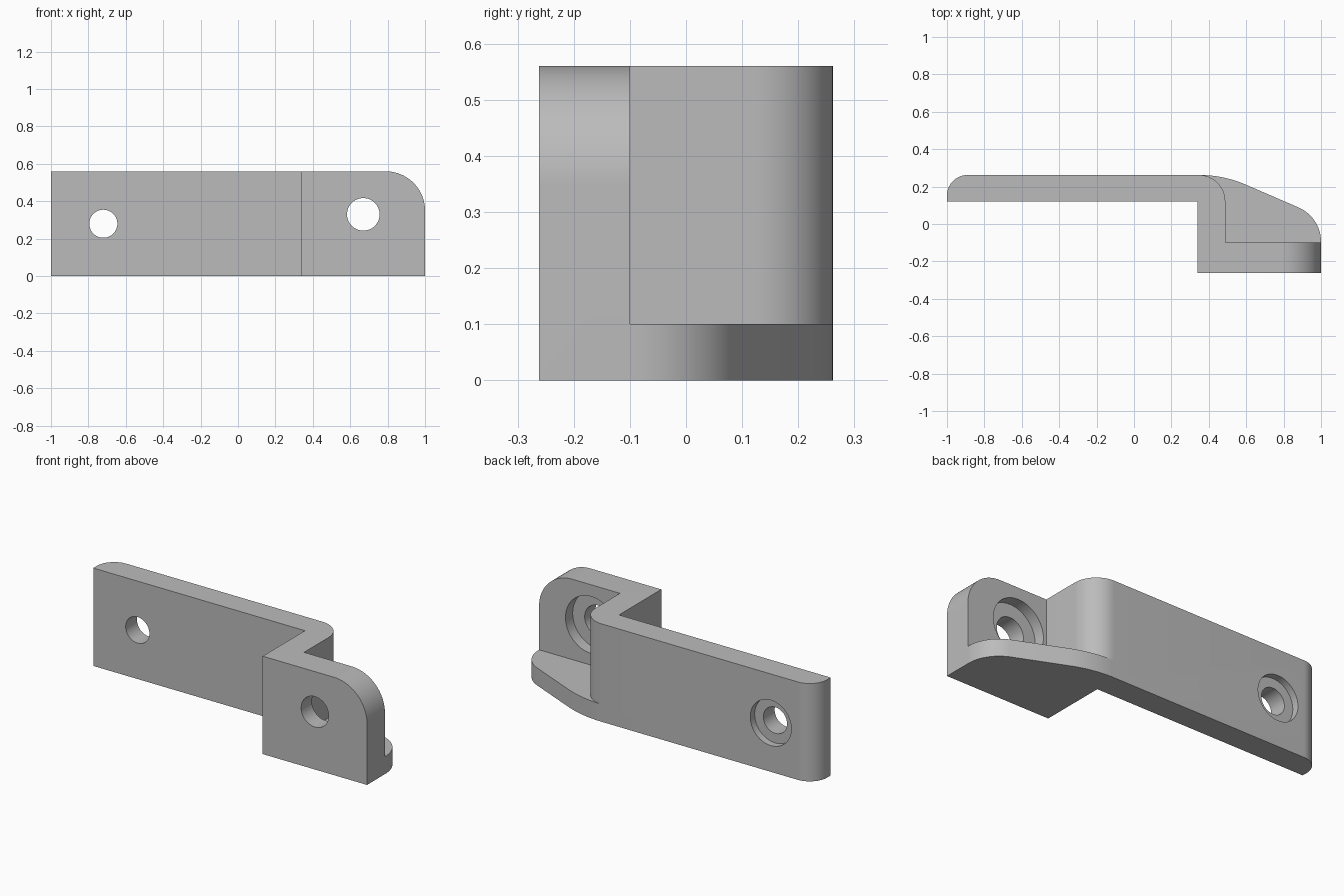
import bpy
import bmesh
from math import cos, sin, radians
from mathutils import Matrix, Vector

if "Cube" in bpy.data.objects:
    bpy.data.objects.remove(bpy.data.objects["Cube"])

HEIGHT = 0.56
ARM_BACK, ARM_FRONT = 0.262, 0.12
PLATE_BACK, PLATE_FRONT = -0.10, -0.262
WEB_LEFT, WEB_RIGHT = 0.34, 0.488

grey = bpy.data.materials.new("plain grey")
grey.use_nodes = True
colour = (0.5, 0.5, 0.5, 1)
grey.diffuse_color = colour
grey.node_tree.nodes["Principled BSDF"].inputs["Base Color"].default_value = colour


def arc(cx, cy, r, start, end, steps=16):
    angles = [radians(start + (end - start) * i / steps) for i in range(steps + 1)]
    return [(cx + r * cos(a), cy + r * sin(a)) for a in angles]


def finish(name, bm):
    bmesh.ops.recalc_face_normals(bm, faces=bm.faces)
    mesh = bpy.data.meshes.new(name)
    bm.to_mesh(mesh)
    bm.free()
    mesh.materials.append(grey)
    obj = bpy.data.objects.new(name, mesh)
    bpy.context.collection.objects.link(obj)
    return obj


def extrude(name, outline, depth, matrix=Matrix()):
    bm = bmesh.new()
    face = bm.faces.new([bm.verts.new((x, y, 0)) for x, y in outline])
    moved = bmesh.ops.extrude_face_region(bm, geom=[face])["geom"]
    bmesh.ops.translate(bm, vec=Vector((0, 0, depth)),
                        verts=[v for v in moved if isinstance(v, bmesh.types.BMVert)])
    bm.transform(matrix)
    return finish(name, bm)


def along_y(y):
    # Outline in x and z, extruded towards the front from y
    return Matrix.Translation((0, y, 0)) @ Matrix.Rotation(radians(90), 4, "X")


def combine(target, tool, operation):
    mod = target.modifiers.new(tool.name, "BOOLEAN")
    mod.operation = operation
    mod.solver = "EXACT"
    mod.object = tool
    bpy.context.view_layer.objects.active = target
    bpy.ops.object.modifier_apply(modifier=mod.name)
    bpy.data.objects.remove(tool)


# Stepped body: long arm, web and front plate
outline = [(-1, ARM_FRONT), (WEB_LEFT, ARM_FRONT), (WEB_LEFT, PLATE_FRONT),
           (1, PLATE_FRONT), (1, PLATE_BACK), (WEB_RIGHT, PLATE_BACK)]
outline += arc(WEB_RIGHT - 0.14, ARM_BACK - 0.14, 0.14, 0, 90)
outline += arc(-0.89, ARM_BACK - 0.11, 0.11, 90, 180)
bracket = extrude("bracket", outline, HEIGHT)

# Rounded upper corner of the plate
r = 0.21
corner = arc(1 - r, HEIGHT - r, r, 0, 90, 24)
corner += [(1 - r, HEIGHT + 0.1), (1.1, HEIGHT + 0.1), (1.1, HEIGHT - r)]
combine(bracket, extrude("corner_cutter", corner, 0.4, along_y(0)), "DIFFERENCE")

# Low gusset shelf behind the plate
shelf = [(0.42, -0.18), (1, -0.18)]
shelf += arc(0.8, -0.095, 0.2, 0, 66)
shelf += arc(0.35, ARM_BACK - 0.62, 0.62, 66, 90)
shelf += [(0.42, 0.2)]
combine(bracket, extrude("shelf", shelf, 0.1), "UNION")

# Screw holes, counterbored from the back
for x, z, back, hole, bore, depth in [
        (-0.72, 0.28, ARM_BACK, 0.075, 0.13, 0.04),
        (0.67, 0.33, PLATE_BACK, 0.087, 0.163, 0.065)]:
    for radius, start, length in [(bore, back + 0.02, depth + 0.02),
                                  (hole, back + 0.02, 0.22)]:
        circle = arc(x, z, radius, 0, 360, 48)[:-1]
        combine(bracket, extrude("hole_cutter", circle, length, along_y(start)), "DIFFERENCE")

bpy.ops.object.select_all(action="DESELECT")
bracket.select_set(True)
bpy.context.view_layer.objects.active = bracket
bpy.ops.object.shade_smooth_by_angle(angle=radians(25))
